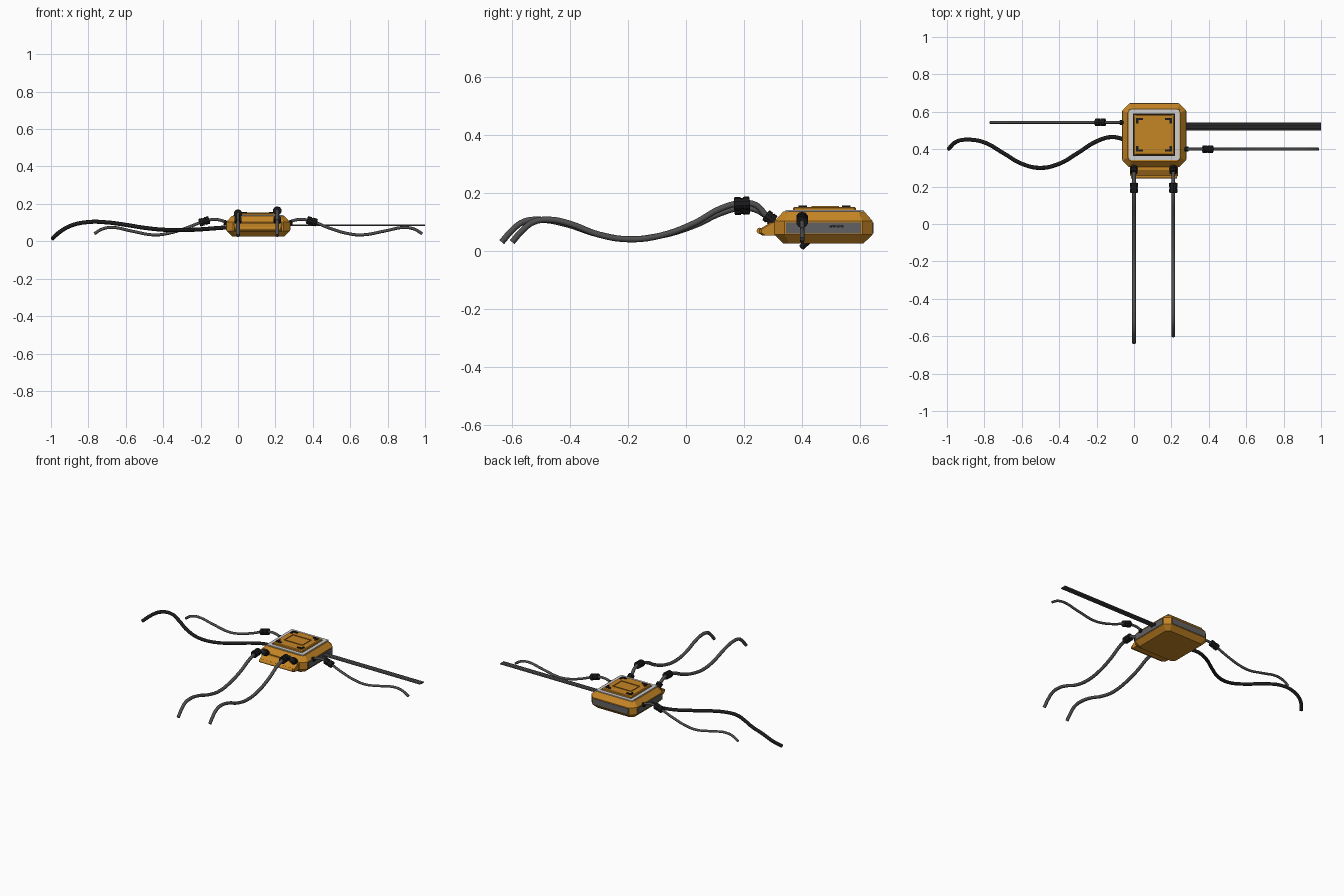
import bpy, bmesh, math
from mathutils import Vector, Matrix

if "Cube" in bpy.data.objects:
    bpy.data.objects.remove(bpy.data.objects["Cube"])


def mat(name, c):
    m = bpy.data.materials.new(name)
    m.diffuse_color = (*c, 1)
    m.use_nodes = True
    m.node_tree.nodes["Principled BSDF"].inputs["Base Color"].default_value = m.diffuse_color
    return m


ORANGE = mat("orange", (0.56, 0.235, 0.018))
WHITE = mat("pale grey", (0.62, 0.62, 0.62))
PANEL = mat("panel grey", (0.12, 0.12, 0.125))
CABLE = mat("cable grey", (0.08, 0.08, 0.08))
BLACK = mat("black", (0.012, 0.012, 0.013))
CX, CY = 0.107, 0.475


def finish(name, bm, m):
    bmesh.ops.recalc_face_normals(bm, faces=bm.faces)
    me = bpy.data.meshes.new(name)
    bm.to_mesh(me)
    bm.free()
    me.materials.append(m)
    ob = bpy.data.objects.new(name, me)
    bpy.context.collection.objects.link(ob)
    return ob


def loft(name, rings, m):
    """Stack of cut-corner rectangles: (x0, x1, y0, y1, z, corner)."""
    bm = bmesh.new()
    loops = []
    for x0, x1, y0, y1, z, c in rings:
        pts = [(x0 + c, y0), (x1 - c, y0), (x1, y0 + c), (x1, y1 - c),
               (x1 - c, y1), (x0 + c, y1), (x0, y1 - c), (x0, y0 + c)]
        loops.append([bm.verts.new((x, y, z)) for x, y in pts])
    for a, b in zip(loops, loops[1:]):
        for i in range(8):
            j = (i + 1) % 8
            bm.faces.new((a[i], a[j], b[j], b[i]))
    bm.faces.new(loops[0])
    bm.faces.new(loops[-1])
    return finish(name, bm, m)


def boxes(name, specs, m):
    bm = bmesh.new()
    for x0, x1, y0, y1, z0, z1 in specs:
        mx = (Matrix.Translation(((x0 + x1) / 2, (y0 + y1) / 2, (z0 + z1) / 2))
              @ Matrix.Diagonal((x1 - x0, y1 - y0, z1 - z0, 1)))
        bmesh.ops.create_cube(bm, size=1, matrix=mx)
    return finish(name, bm, m)


def frame(name, x0, x1, y0, y1, w, z0, z1, m):
    return boxes(name, [(x0, x1, y0, y0 + w, z0, z1), (x0, x1, y1 - w, y1, z0, z1),
                        (x0, x0 + w, y0 + w, y1 - w, z0, z1),
                        (x1 - w, x1, y0 + w, y1 - w, z0, z1)], m)


def tube(name, pts, r, m):
    cu = bpy.data.curves.new(name, "CURVE")
    cu.dimensions = "3D"
    cu.bevel_depth, cu.bevel_resolution, cu.use_fill_caps = r, 2, True
    cu.resolution_u = 5
    s = cu.splines.new("BEZIER")
    s.bezier_points.add(len(pts) - 1)
    for bp, p in zip(s.bezier_points, pts):
        bp.co = p
        bp.handle_left_type = bp.handle_right_type = "AUTO"
    tmp = bpy.data.objects.new(name + "_path", cu)
    bpy.context.collection.objects.link(tmp)
    bpy.context.view_layer.update()
    dg = bpy.context.evaluated_depsgraph_get()
    me = bpy.data.meshes.new_from_object(tmp.evaluated_get(dg))
    bpy.data.objects.remove(tmp)
    me.materials.clear()
    me.materials.append(m)
    ob = bpy.data.objects.new(name, me)
    bpy.context.collection.objects.link(ob)
    for p in me.polygons:
        p.use_smooth = len(p.vertices) == 4
    return ob


def barrel(name, center, direction, r, length):
    """Ribbed plug: two thick collars on a thinner core."""
    d = Vector(direction).normalized()
    rot = d.to_track_quat("Z", "Y").to_matrix().to_4x4()
    bm = bmesh.new()
    for off, rad, ln in ((0, 0.85, 1), (-0.27, 1, 0.4), (0.27, 1, 0.4)):
        bmesh.ops.create_cone(bm, cap_ends=True, segments=10, radius1=r * rad,
                              radius2=r * rad, depth=length * ln,
                              matrix=Matrix.Translation(Vector(center) + d * off * length) @ rot)
    return finish(name, bm, BLACK)


# Bevelled case
loft("case", [(-0.032, 0.247, 0.335, 0.612, 0.026, 0.02),
              (-0.062, 0.277, 0.305, 0.643, 0.056, 0.035),
              (-0.062, 0.277, 0.305, 0.643, 0.103, 0.035),
              (-0.034, 0.249, 0.335, 0.615, 0.135, 0.02)], ORANGE)

# Front lip, wedge shaped with a rounded rim
loft("front_lip", [(-0.022, 0.236, 0.262, 0.32, 0.053, 0.012),
                   (-0.022, 0.236, 0.252, 0.32, 0.062, 0.008),
                   (-0.022, 0.236, 0.252, 0.32, 0.074, 0.008),
                   (-0.022, 0.236, 0.29, 0.32, 0.097, 0.008)], ORANGE)
tube("lip_rim", [(-0.015, 0.254, 0.069), (0.229, 0.254, 0.069)], 0.011, ORANGE)

# Lid: pale seal, dark gap, raised plate, inner frame
frame("seal", -0.028, 0.242, 0.342, 0.612, 0.022, 0.133, 0.140, WHITE)
boxes("seal_gap", [(-0.006, 0.220, 0.364, 0.590, 0.133, 0.1365)], BLACK)
loft("lid_plate", [(-0.002, 0.216, 0.368, 0.586, 0.134, 0.006),
                   (-0.002, 0.216, 0.368, 0.586, 0.147, 0.006),
                   (0.003, 0.211, 0.373, 0.581, 0.151, 0.006)], ORANGE)
frame("lid_frame", 0.038, 0.176, 0.433, 0.527, 0.004, 0.15, 0.155, ORANGE)

# Corner brackets on the lid
marks, pads = [], []
for sx in (-1, 1):
    for sy in (-1, 1):
        ox, oy = CX + sx * 0.095, CY + 0.002 + sy * 0.09
        ix, iy = ox - sx * 0.036, oy - sy * 0.030
        tx, ty = ox - sx * 0.011, oy - sy * 0.011
        marks.append((min(ox, ix), max(ox, ix), min(oy, ty), max(oy, ty), 0.15, 0.157))
        marks.append((min(ox, tx), max(ox, tx), min(ty, iy), max(ty, iy), 0.15, 0.157))
boxes("lid_brackets", marks, BLACK)

# Grey side panels on left, right and back, with vent slots
boxes("side_panels", [(0.273, 0.280, 0.345, 0.603, 0.060, 0.098),
                      (-0.065, -0.058, 0.345, 0.603, 0.060, 0.098),
                      (-0.022, 0.237, 0.639, 0.646, 0.060, 0.098)], PANEL)
boxes("vents", [(0.279, 0.2815, 0.495 + i * 0.013, 0.503 + i * 0.013, 0.080, 0.087)
                for i in range(4)], BLACK)

# Two front cables with sockets and plugs
for side, x, dz, sh in (("left", 0.0, 0.0, 0.0), ("right", 0.21, 0.016, 0.036)):
    tube(f"front_cable_{side}",
         [(x, 0.315, 0.095), (x, 0.28, 0.118), (x, 0.24, 0.142 + dz), (x, 0.19, 0.148 + dz),
          (x, 0.12, 0.130 + dz), (x, 0.03, 0.088 + dz / 2), (x, -0.09, 0.052), (x, -0.2, 0.040),
          (x, -0.3, 0.056), (x, -0.42 + sh / 2, 0.094), (x, -0.5 + sh, 0.107),
          (x, -0.56 + sh, 0.100), (x, -0.6 + sh, 0.070), (x, -0.635 + sh, 0.030)], 0.0105, CABLE)
    barrel(f"front_socket_{side}", (x, 0.289, 0.113), (0, -0.8, 0.6), 0.021, 0.036)
    barrel(f"front_plug_{side}", (x, 0.193, 0.147 + dz), (0, 1, 0.05), 0.023, 0.054)

# Thin side cables
tube("right_cable", [(0.265, 0.4, 0.098), (0.30, 0.4, 0.112), (0.34, 0.4, 0.117),
                     (0.395, 0.4, 0.107), (0.49, 0.4, 0.070), (0.58, 0.4, 0.043),
                     (0.66, 0.4, 0.034), (0.785, 0.4, 0.055), (0.89, 0.4, 0.074),
                     (0.945, 0.4, 0.064), (0.985, 0.4, 0.040)], 0.008, CABLE)
barrel("right_plug", (0.395, 0.4, 0.107), (1, 0, -0.3), 0.021, 0.056)
barrel("right_socket", (0.279, 0.4, 0.100), (1, 0, 0.25), 0.014, 0.022)
tube("left_cable", [(-0.05, 0.543, 0.095), (-0.085, 0.543, 0.110), (-0.125, 0.543, 0.117),
                    (-0.18, 0.543, 0.107), (-0.28, 0.543, 0.070), (-0.37, 0.543, 0.043),
                    (-0.45, 0.543, 0.034), (-0.57, 0.543, 0.055), (-0.675, 0.543, 0.074),
                    (-0.73, 0.543, 0.064), (-0.768, 0.543, 0.040)], 0.008, CABLE)
barrel("left_plug", (-0.18, 0.543, 0.107), (-1, 0, -0.3), 0.021, 0.056)
barrel("left_socket", (-0.064, 0.543, 0.098), (-1, 0, 0.25), 0.014, 0.022)

# Thick black cable snaking away on the left
tube("thick_cable", [(-0.05, 0.452, 0.075), (-0.12, 0.465, 0.070), (-0.2, 0.442, 0.064),
                     (-0.3, 0.380, 0.060), (-0.4, 0.322, 0.062), (-0.5, 0.300, 0.072),
                     (-0.6, 0.322, 0.088), (-0.7, 0.380, 0.101), (-0.8, 0.436, 0.103),
                     (-0.89, 0.451, 0.085), (-0.95, 0.440, 0.052), (-0.993, 0.400, 0.014)],
     0.011, BLACK)

# Flat ribbon of straight wires on the right
for i in range(5):
    y = 0.505 + i * 0.0082
    tube(f"ribbon_wire_{i + 1}", [(0.265, y, 0.086), (1.0, y, 0.086)], 0.0042, CABLE)
